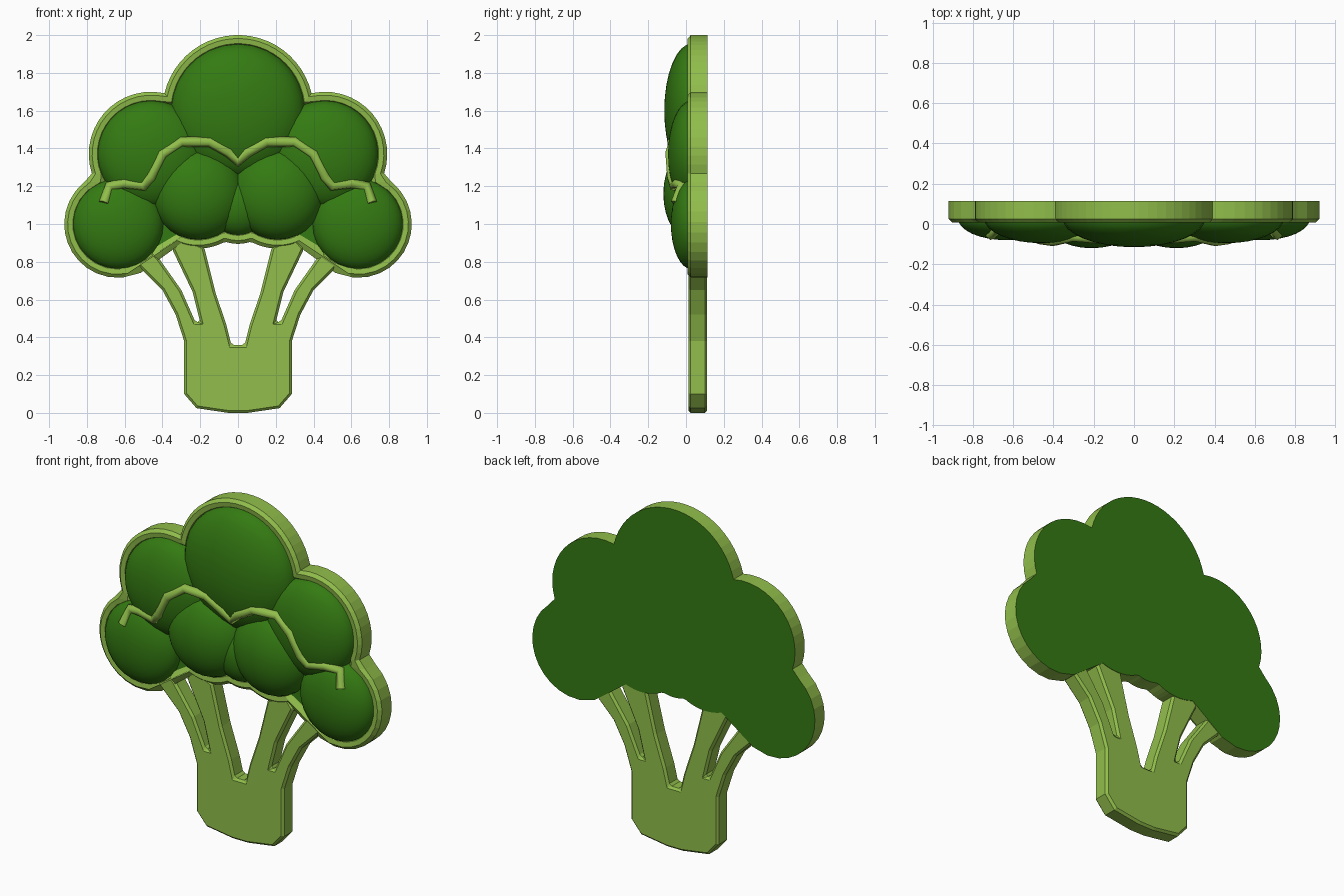
import bpy, bmesh, math
from mathutils import Matrix, Vector

cube = bpy.data.objects.get("Cube")
if cube:
    bpy.data.objects.remove(cube, do_unlink=True)


def material(name, rgb):
    m = bpy.data.materials.new(name)
    m.use_nodes = True
    m.diffuse_color = (*rgb, 1)
    m.node_tree.nodes["Principled BSDF"].inputs["Base Color"].default_value = (*rgb, 1)
    return m


LIGHT = material("light green", (0.283, 0.515, 0.07))
DARK = material("dark green", (0.034, 0.195, 0.006))


def add_object(name, data, *mats):
    ob = bpy.data.objects.new(name, data)
    bpy.context.collection.objects.link(ob)
    for m in mats:
        data.materials.append(m)
    return ob


def mesh_object(name, bm, *mats):
    bmesh.ops.recalc_face_normals(bm, faces=bm.faces)
    me = bpy.data.meshes.new(name)
    bm.to_mesh(me)
    bm.free()
    return add_object(name, me, *mats)


# Floret lobes: name, x, z, outer radius, dome depth
BASE_Y, RIM, BACK_Y = 0.03, 0.045, 0.115
half_lobes = [("upper_floret", 0.46, 1.37, 0.33, 0.125),
              ("middle_floret", 0.21, 1.16, 0.29, 0.15),
              ("lower_floret", 0.635, 1.0, 0.285, 0.11)]
lobes = [("top_floret", 0, 1.6, 0.4, 0.145), ("centre_floret", 0, 1.1, 0.205, 0.1)]
for n, x, z, r, d in half_lobes:
    lobes += [("left_" + n, x, z, r, d), ("right_" + n, -x, z, r, d)]

CENTRE = Vector((0, 1.2))


def reach(angle, inset):
    """Distance from the crown centre to the edge of the merged lobes."""
    ray = Vector((math.cos(angle), math.sin(angle)))
    best = 0
    for _, x, z, r, _ in lobes:
        to = Vector((x, z)) - CENTRE
        along = to.dot(ray)
        disc = (r - inset) ** 2 - (to.length_squared - along ** 2)
        if disc >= 0:
            best = max(best, along + math.sqrt(disc))
    return best


def front_y(x, z):
    """Front surface of the domes at a point."""
    y = BASE_Y
    for _, cx, cz, r, d in lobes:
        q = 1 - ((x - cx) ** 2 + (z - cz) ** 2) / (r - RIM) ** 2
        if q > 0:
            y = min(y, BASE_Y - d * math.sqrt(q))
    return y


# Crown slab: light rim around a dark back and dark front
bm = bmesh.new()
N = 108
rings = []
for inset, y in ((0, BACK_Y), (0, 0.025), (0.018, 0.008), (RIM, 0.012), (RIM + 0.01, BASE_Y)):
    ring = []
    for i in range(N):
        a = 2 * math.pi * (i + 0.5) / N
        p = CENTRE + reach(a, inset) * Vector((math.cos(a), math.sin(a)))
        ring.append(bm.verts.new((p.x, y, p.y)))
    rings.append(ring)
back_mid = bm.verts.new((0, BACK_Y, CENTRE.y))
front_mid = bm.verts.new((0, BASE_Y, CENTRE.y))
for i in range(N):
    j = (i + 1) % N
    for a, b in zip(rings, rings[1:]):
        bm.faces.new((a[i], a[j], b[j], b[i]))
    for ring, mid in ((rings[0], back_mid), (rings[-1], front_mid)):
        bm.faces.new((ring[i], ring[j], mid)).material_index = 1
mesh_object("crown_rim_and_back", bm, LIGHT, DARK)

# Domed florets
for name, x, z, r, d in lobes:
    bm = bmesh.new()
    bmesh.ops.create_uvsphere(bm, u_segments=28, v_segments=16, radius=1)
    bmesh.ops.delete(bm, geom=[v for v in bm.verts if v.co.z < -0.01], context="VERTS")
    place = (Matrix.Translation((x, BASE_Y, z)) @ Matrix.Diagonal((r - RIM, d, r - RIM, 1))
             @ Matrix.Rotation(math.pi / 2, 4, "X"))
    bm.transform(place)
    # Point the open shell's faces forward
    ob = mesh_object(name, bm, DARK)
    if sum(p.normal.y for p in ob.data.polygons) > 0:
        ob.data.flip_normals()
    ob.data.shade_smooth()

# Light band along the tops of the front florets
half = [(0.05, 1.38), (0.15, 1.435), (0.3, 1.435), (0.4, 1.37), (0.46, 1.25),
        (0.5, 1.2), (0.6, 1.215), (0.68, 1.2), (0.71, 1.11)]
path = [(-x, z) for x, z in reversed(half)] + [(0, 1.33)] + half
curve = bpy.data.curves.new("front_floret_band", "CURVE")
curve.dimensions = "3D"
curve.bevel_depth = 0.028
curve.bevel_resolution = 1
curve.use_fill_caps = True
spline = curve.splines.new("POLY")
spline.points.add(len(path) - 1)
for pt, (x, z) in zip(spline.points, path):
    pt.co = (x, front_y(x, z) + 0.008, z, 1)
add_object("front_floret_band", curve, LIGHT)

# Stalk with four branches, cut from one mirrored profile
half = [(0.05, 0), (0.22, 0.025), (0.285, 0.1), (0.285, 0.38), (0.33, 0.52), (0.4, 0.65),
        (0.54, 0.79), (0.46, 0.86), (0.42, 0.82), (0.3, 0.65), (0.225, 0.48), (0.2, 0.48),
        (0.24, 0.64), (0.35, 0.87), (0.3, 0.93), (0.18, 0.88), (0.12, 0.64), (0.06, 0.46),
        (0.035, 0.36)]
profile = half + [(-x, z) for x, z in reversed(half)]
bm = bmesh.new()
face = bm.faces.new([bm.verts.new((x, 0.012, z)) for x, z in profile])
out = bmesh.ops.extrude_face_region(bm, geom=[face])
for v in out["geom"]:
    if isinstance(v, bmesh.types.BMVert):
        v.co.y = 0.112
stalk = mesh_object("stalk", bm, LIGHT)
bevel = stalk.modifiers.new("soft_edges", "BEVEL")
bevel.width = 0.018
bevel.segments = 1
bevel.limit_method = "ANGLE"
bevel.angle_limit = math.radians(50)
